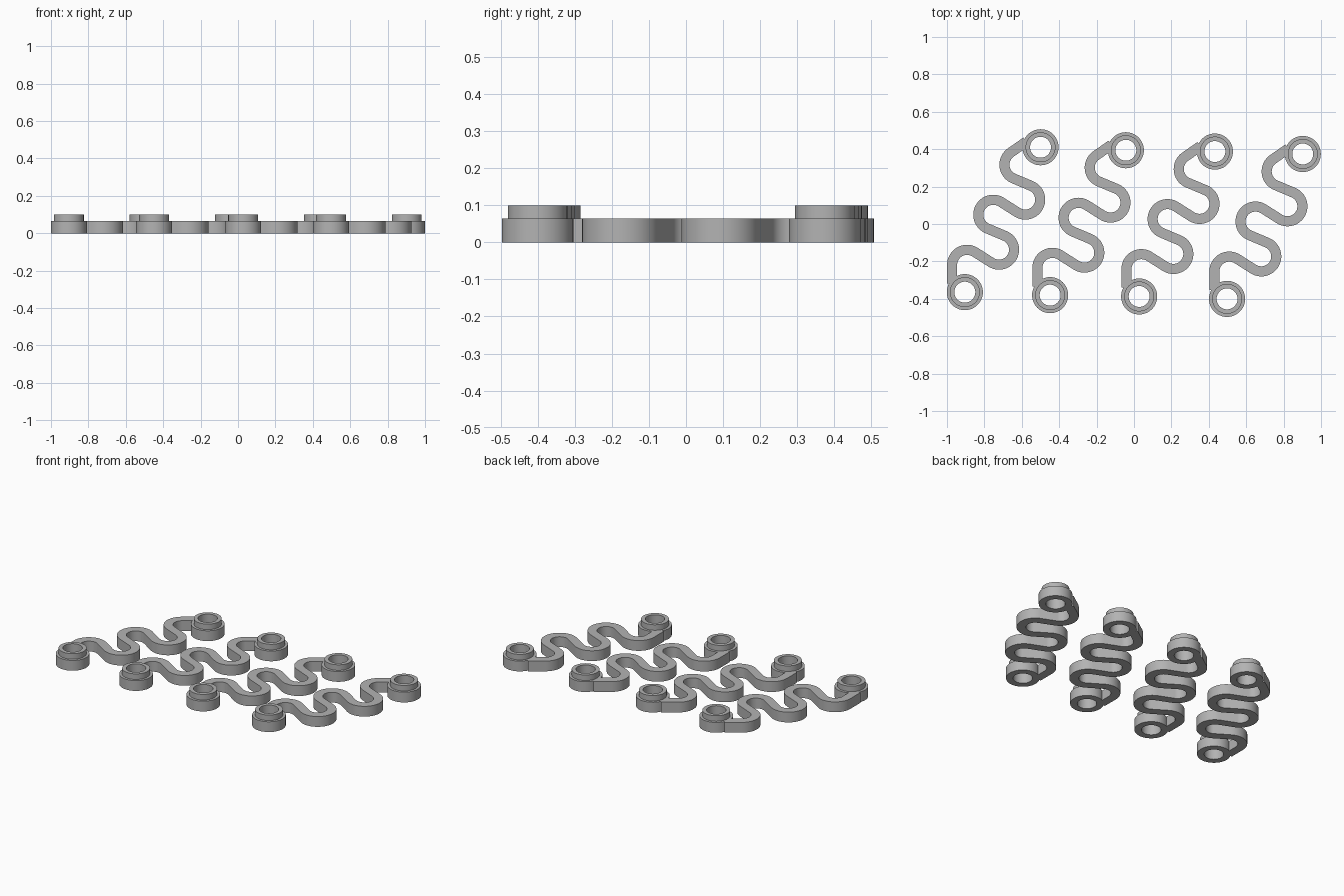
import bpy, bmesh, math
from mathutils import Vector

if "Cube" in bpy.data.objects:
    bpy.data.objects.remove(bpy.data.objects["Cube"])

BASE_H, TOP_H = 0.065, 0.10          # band height, collar height
BAND_W = 0.054
BEND_R, BEND_V, PITCH = 0.08, 0.057, 0.151
RING_U = 0.437                       # ring distance from the middle of a link
U = Vector((0.463, 0.886)).normalized()
V = Vector((-U.y, U.x))
CENTRES = [(-0.702, 0.023), (-0.246, 0.007), (0.23, 0.0), (0.70, -0.013)]

grey = bpy.data.materials.new("grey plastic")
grey.diffuse_color = (0.45, 0.45, 0.45, 1)
grey.use_nodes = True
grey.node_tree.nodes["Principled BSDF"].inputs["Base Color"].default_value = grey.diffuse_color


def finish(bm, name):
    bmesh.ops.recalc_face_normals(bm, faces=bm.faces)
    me = bpy.data.meshes.new(name)
    bm.to_mesh(me)
    bm.free()
    me.materials.append(grey)
    ob = bpy.data.objects.new(name, me)
    bpy.context.collection.objects.link(ob)
    bpy.ops.object.select_all(action='DESELECT')
    ob.select_set(True)
    bpy.context.view_layer.objects.active = ob
    bpy.ops.object.shade_smooth_by_angle(angle=math.radians(30))


def place(c, u, v):
    return Vector(c) + U * u + V * v


def wave_path():
    """Five alternating bends joined by straight tangents, in (u, v)."""
    over = math.degrees(math.acos(2 * BEND_R / math.hypot(PITCH, 2 * BEND_V))
                        - math.atan2(2 * BEND_V, PITCH))
    end = Vector((-0.427, 0.082))
    d = end - Vector((-2 * PITCH, BEND_V))
    first = math.degrees(math.atan2(d.y, d.x) - math.acos(BEND_R / d.length))
    pts = [end]
    for i in range(5):
        left = i % 2 == 0
        a, b = (180 - over, over) if left else (180 + over, 360 - over)
        if i == 0:
            a = first
        if i == 4:
            b = 180 - first
        cu, cv = (i - 2) * PITCH, BEND_V if left else -BEND_V
        for k in range(25):
            t = math.radians(a + (b - a) * k / 24)
            pts.append(Vector((cu + BEND_R * math.cos(t), cv + BEND_R * math.sin(t))))
    pts.append(Vector((-end.x, end.y)))
    return pts


def wavy_band(c, name):
    pts = wave_path()
    bm = bmesh.new()
    rows = []
    for i, p in enumerate(pts):
        t = (pts[min(i + 1, len(pts) - 1)] - pts[max(i - 1, 0)]).normalized()
        n = Vector((-t.y, t.x)) * BAND_W / 2
        row = []
        for s, z in ((1, 0), (-1, 0), (-1, BASE_H), (1, BASE_H)):
            q = p + n * s
            row.append(bm.verts.new((*place(c, q.x, q.y), z)))
        rows.append(row)
    for a, b in zip(rows, rows[1:]):
        for k in range(4):
            bm.faces.new((a[k], a[(k + 1) % 4], b[(k + 1) % 4], b[k]))
    bm.faces.new(rows[0])
    bm.faces.new(rows[-1])
    finish(bm, name)


def stepped_ring(pos, name, seg=48):
    profile = [(0.056, 0), (0.0965, 0), (0.0965, BASE_H),
               (0.08, BASE_H), (0.08, TOP_H), (0.056, TOP_H)]
    bm = bmesh.new()
    rows = [[bm.verts.new((pos.x + r * math.cos(a), pos.y + r * math.sin(a), z))
             for r, z in profile]
            for a in (2 * math.pi * i / seg for i in range(seg))]
    n = len(profile)
    for i in range(seg):
        a, b = rows[i], rows[(i + 1) % seg]
        for k in range(n):
            bm.faces.new((a[k], a[(k + 1) % n], b[(k + 1) % n], b[k]))
    finish(bm, name)


# four wavy links, each with a stepped ring at both ends
for i, c in enumerate(CENTRES, 1):
    wavy_band(c, f"wavy_band_{i}")
    stepped_ring(place(c, -RING_U, 0), f"front_ring_{i}")
    stepped_ring(place(c, RING_U, 0), f"back_ring_{i}")
